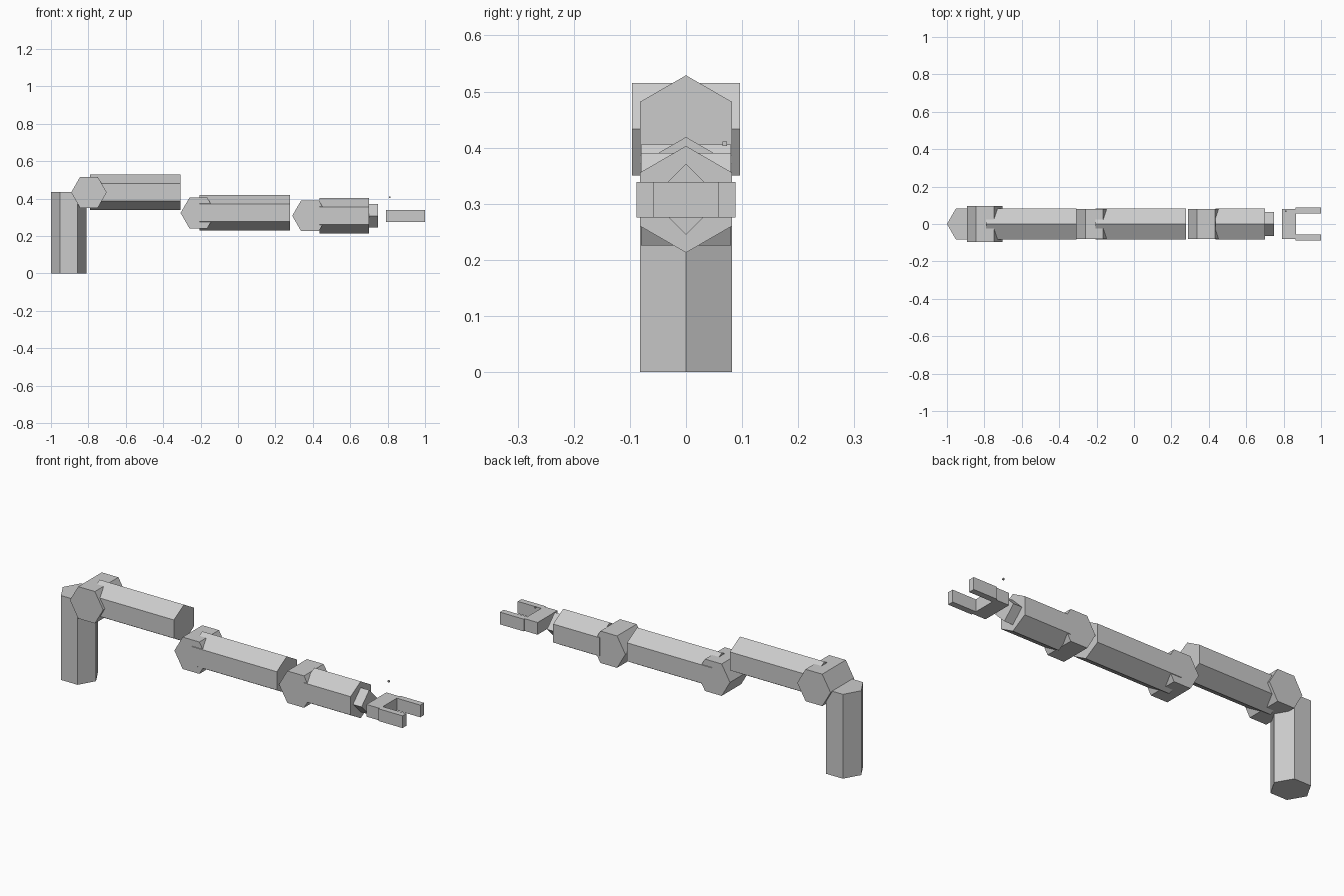
import bpy, bmesh
from math import cos, sin, pi
from mathutils import Vector

if "Cube" in bpy.data.objects:
    bpy.data.objects.remove(bpy.data.objects["Cube"])


def prism(name, sides, radius, axis, start, end, centre, first=0.0):
    """Prism along an axis; centre gives the other two coordinates in x, y, z order."""
    bm = bmesh.new()
    rings = []
    for along in (start, end):
        ring = []
        for i in range(sides):
            a = first + 2 * pi * i / sides
            co = [centre[0] + radius * cos(a), centre[1] + radius * sin(a)]
            co.insert("xyz".index(axis), along)
            ring.append(bm.verts.new(co))
        rings.append(ring)
    bm.faces.new(rings[0])
    bm.faces.new(rings[1])
    for i in range(sides):
        j = (i + 1) % sides
        bm.faces.new((rings[0][i], rings[0][j], rings[1][j], rings[1][i]))
    return finish(name, bm)


def box(name, lo, hi):
    bm = bmesh.new()
    bmesh.ops.create_cube(bm, size=1)
    lo, hi = Vector(lo), Vector(hi)
    bmesh.ops.scale(bm, vec=hi - lo, verts=bm.verts)
    bmesh.ops.translate(bm, vec=(lo + hi) / 2, verts=bm.verts)
    return finish(name, bm)


def finish(name, bm):
    bmesh.ops.recalc_face_normals(bm, faces=bm.faces)
    me = bpy.data.meshes.new(name)
    bm.to_mesh(me)
    bm.free()
    ob = bpy.data.objects.new(name, me)
    bpy.context.collection.objects.link(ob)
    return ob


# Upright base post
prism("base_post", 6, 0.095, "z", 0, 0.435, (-0.905, 0))

# Hexagonal joints, lying across the arm: centre x, centre z, half width
for name, x, z, w in (("shoulder_joint", -0.797, 0.433, 0.096),
                      ("elbow_joint", -0.212, 0.323, 0.080),
                      ("wrist_joint", 0.385, 0.308, 0.080)):
    prism(name, 6, 0.095, "y", -w, w, (x, z))

# Hexagonal arm segments with a ridge on top: start x, end x, centre z
for name, x0, x1, z in (("upper_arm", -0.79, -0.308, 0.434),
                        ("forearm", -0.205, 0.279, 0.324),
                        ("hand_segment", 0.435, 0.70, 0.308)):
    prism(name, 6, 0.095, "x", x0, x1, (0, z), pi / 2)

# Four-sided coupling before the gripper
prism("gripper_coupling", 4, 0.063, "x", 0.70, 0.749, (0, 0.308))

# Gripper palm and mirrored fingers
box("gripper_palm", (0.79, -0.081, 0.276), (0.866, 0.081, 0.339))
finger = box("gripper_fingers", (0.864, 0.057, 0.276), (1.0, 0.088, 0.339))
finger.modifiers.new("mirror", "MIRROR").use_axis = (False, True, False)

# Tiny loose cube above the gripper
box("small_cube", (0.808, 0.065, 0.403), (0.816, 0.073, 0.411))
